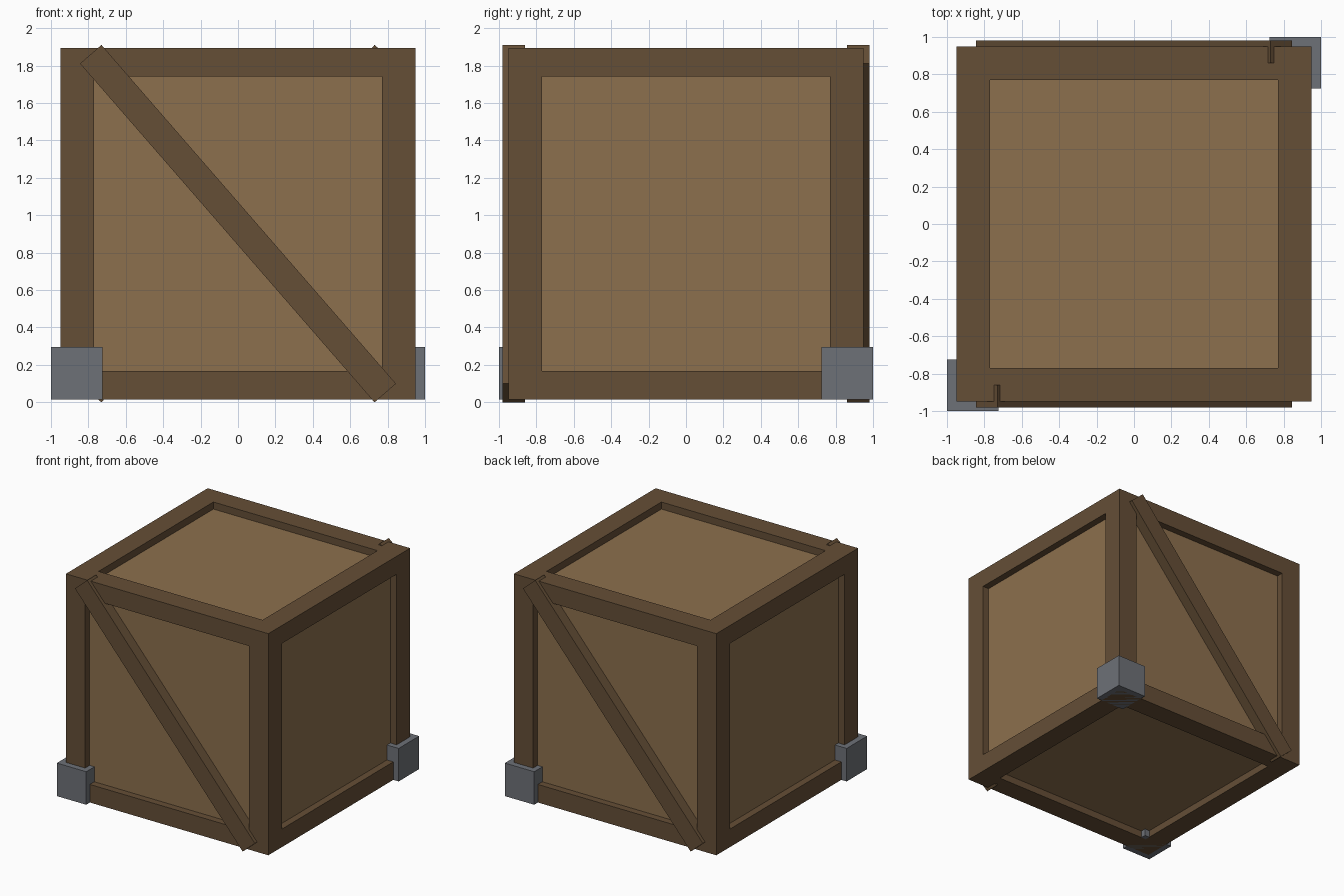
import bpy, bmesh
from math import radians

if "Cube" in bpy.data.objects:
    bpy.data.objects.remove(bpy.data.objects["Cube"])

CZ = 0.955            # height of the crate centre
HALF = (0.95, 0.95, 0.94)
BORDER, RAIL, RECESS = 0.18, 0.153, 0.06


def material(name, rgb):
    m = bpy.data.materials.new(name)
    m.diffuse_color = (*rgb, 1)
    m.use_nodes = True
    m.node_tree.nodes["Principled BSDF"].inputs["Base Color"].default_value = m.diffuse_color
    return m


dark_wood = material("dark_wood", (0.13, 0.077, 0.037))
light_wood = material("light_wood", (0.265, 0.16, 0.075))
metal = material("metal", (0.155, 0.165, 0.185))


def box(name, size, loc, mat, rot_y=0.0):
    bpy.ops.mesh.primitive_cube_add(size=1, location=loc, rotation=(0, rot_y, 0))
    ob = bpy.context.object
    ob.name = name
    ob.scale = size
    bpy.ops.object.transform_apply(location=False, rotation=False, scale=True)
    ob.data.materials.append(mat)
    return ob


# Frame: a block with every face inset, then sunk and opened
frame = box("frame", [2 * h for h in HALF], (0, 0, CZ), dark_wood)
bm = bmesh.new()
bm.from_mesh(frame.data)
panels = bm.faces[:]
bmesh.ops.inset_individual(bm, faces=panels, thickness=BORDER, use_even_offset=True)
for v in bm.verts:    # top and bottom rails are a little slimmer
    if abs(abs(v.co.z) - (HALF[2] - BORDER)) < 1e-3:
        v.co.z = (HALF[2] - RAIL) * (1 if v.co.z > 0 else -1)
bm.normal_update()
bmesh.ops.inset_individual(bm, faces=panels, thickness=0, depth=-RECESS - 0.01)
bmesh.ops.delete(bm, geom=panels, context='FACES')
bm.to_mesh(frame.data)
bm.free()

# Panels: inner box showing through the frame openings
box("panels", [2 * (h - RECESS) for h in HALF], (0, 0, CZ), light_wood)

# Diagonal braces and metal corner blocks, repeated by a half turn
for side, s in (("front", -1), ("back", 1)):
    box(side + "_brace", (2.4, 0.12, 0.152), (0, s * 0.92, CZ), dark_wood, -s * radians(49))
    box(side + "_corner_block", (0.275, 0.275, 0.28), (s * 0.8625, s * 0.8625, 0.155), metal)
